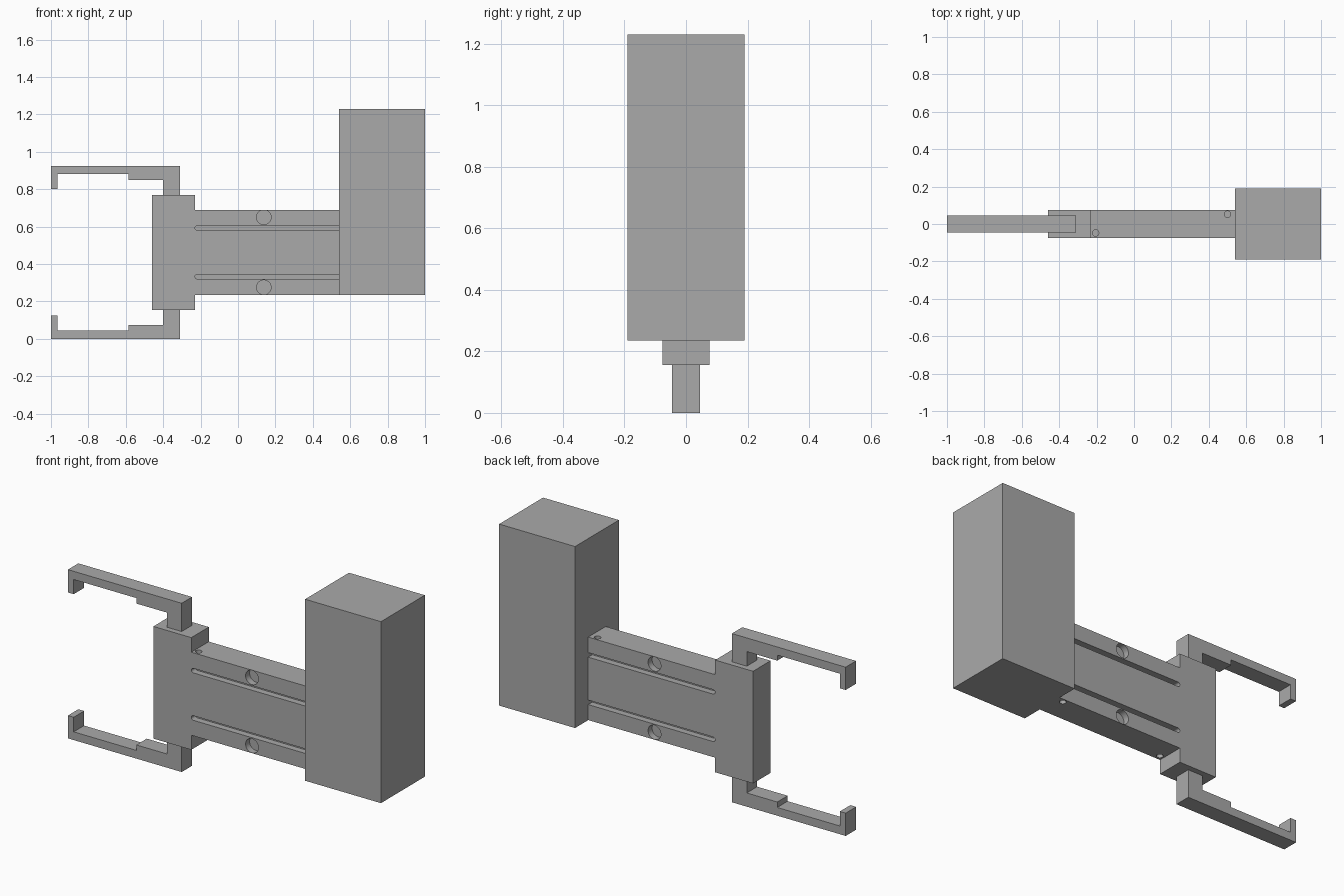
import bpy, bmesh, math
from mathutils import Matrix

cube = bpy.data.objects.get("Cube")
if cube:
    bpy.data.objects.remove(cube, do_unlink=True)

grey = bpy.data.materials.new("plain grey")
grey.use_nodes = True
grey.diffuse_color = (0.4, 0.4, 0.4, 1)
grey.node_tree.nodes["Principled BSDF"].inputs["Base Color"].default_value = grey.diffuse_color

MID_Z = 0.4625      # mirror height of the gripper
HALF = 0.076        # half thickness of the body
POCKET = 0.035      # pocket depth on the body faces


def add_object(name, bm):
    bmesh.ops.recalc_face_normals(bm, faces=bm.faces[:])
    mesh = bpy.data.meshes.new(name)
    bm.to_mesh(mesh)
    bm.free()
    mesh.materials.append(grey)
    obj = bpy.data.objects.new(name, mesh)
    bpy.context.collection.objects.link(obj)
    return obj


def extrude_profile(name, points, y0, y1):
    """Prism from an x-z outline, running from y0 to y1."""
    bm = bmesh.new()
    face = bm.faces.new([bm.verts.new((x, y0, z)) for x, z in points])
    out = bmesh.ops.extrude_face_region(bm, geom=[face])
    verts = [v for v in out["geom"] if isinstance(v, bmesh.types.BMVert)]
    bmesh.ops.translate(bm, verts=verts, vec=(0, y1 - y0, 0))
    return add_object(name, bm)


def cylinder(name, centre, radius, depth, axis):
    bm = bmesh.new()
    matrix = Matrix.Translation(centre)
    if axis == "Y":
        matrix = matrix @ Matrix.Rotation(math.pi / 2, 4, "X")
    bmesh.ops.create_cone(bm, cap_ends=True, segments=32, radius1=radius,
                          radius2=radius, depth=depth, matrix=matrix)
    return add_object(name, bm)


def cut(target, cutter):
    mod = target.modifiers.new("cut", "BOOLEAN")
    mod.operation = "DIFFERENCE"
    mod.solver = "EXACT"
    mod.object = cutter
    bpy.context.view_layer.objects.active = target
    bpy.ops.object.modifier_apply(modifier=mod.name)
    bpy.data.objects.remove(cutter, do_unlink=True)


def flip(z):
    return 2 * MID_Z - z


# Motor housing
extrude_profile("motor_housing",
                [(0.54, 0.235), (1, 0.235), (1, 1.23), (0.54, 1.23)], -0.19, 0.19)

# Body plate with its wider head, as one outline
upper = [(0.55, 0.69), (-0.23, 0.69), (-0.23, 0.77), (-0.46, 0.77)]
body = extrude_profile("body_plate",
                       upper + [(x, flip(z)) for x, z in reversed(upper)], -HALF, HALF)

# Long slots with a round end, and round pockets, on both faces
slot_r, slot_x = 0.0125, -0.2175
for side in (-1, 1):
    y0, y1 = sorted((side * (HALF - POCKET), side * (HALF + 0.02)))
    for z in (0.5925, flip(0.5925)):
        arc = [(slot_x - slot_r * math.cos(a), z + slot_r * math.sin(a))
               for a in (math.pi * (i / 8 - 0.5) for i in range(9))]
        cut(body, extrude_profile("slot_cutter", arc + [(0.6, z + slot_r), (0.6, z - slot_r)],
                                  y0, y1))
    for z in (0.65, flip(0.65)):
        cut(body, cylinder("pocket_cutter", (0.138, side * HALF, z), 0.039, 2 * POCKET, "Y"))

# Small pin holes in the upper and lower edges
for x, y in ((-0.205, -0.048), (0.5, 0.052)):
    for z in (0.69, flip(0.69)):
        cut(body, cylinder("pin_cutter", (x, y, z), 0.017, 0.09, "Z"))

bpy.ops.object.select_all(action="DESELECT")
body.select_set(True)
bpy.context.view_layer.objects.active = body
bpy.ops.object.shade_smooth_by_angle(angle=math.radians(30))

# Hooked fingers, mirrored above and below
finger = [(-1, 0.925), (-1, 0.8), (-0.965, 0.8), (-0.965, 0.88), (-0.585, 0.88),
          (-0.585, 0.85), (-0.4, 0.85), (-0.4, 0.76), (-0.31, 0.76), (-0.31, 0.925)]
extrude_profile("upper_finger", finger, -0.045, 0.045)
extrude_profile("lower_finger", [(x, flip(z)) for x, z in finger], -0.045, 0.045)
